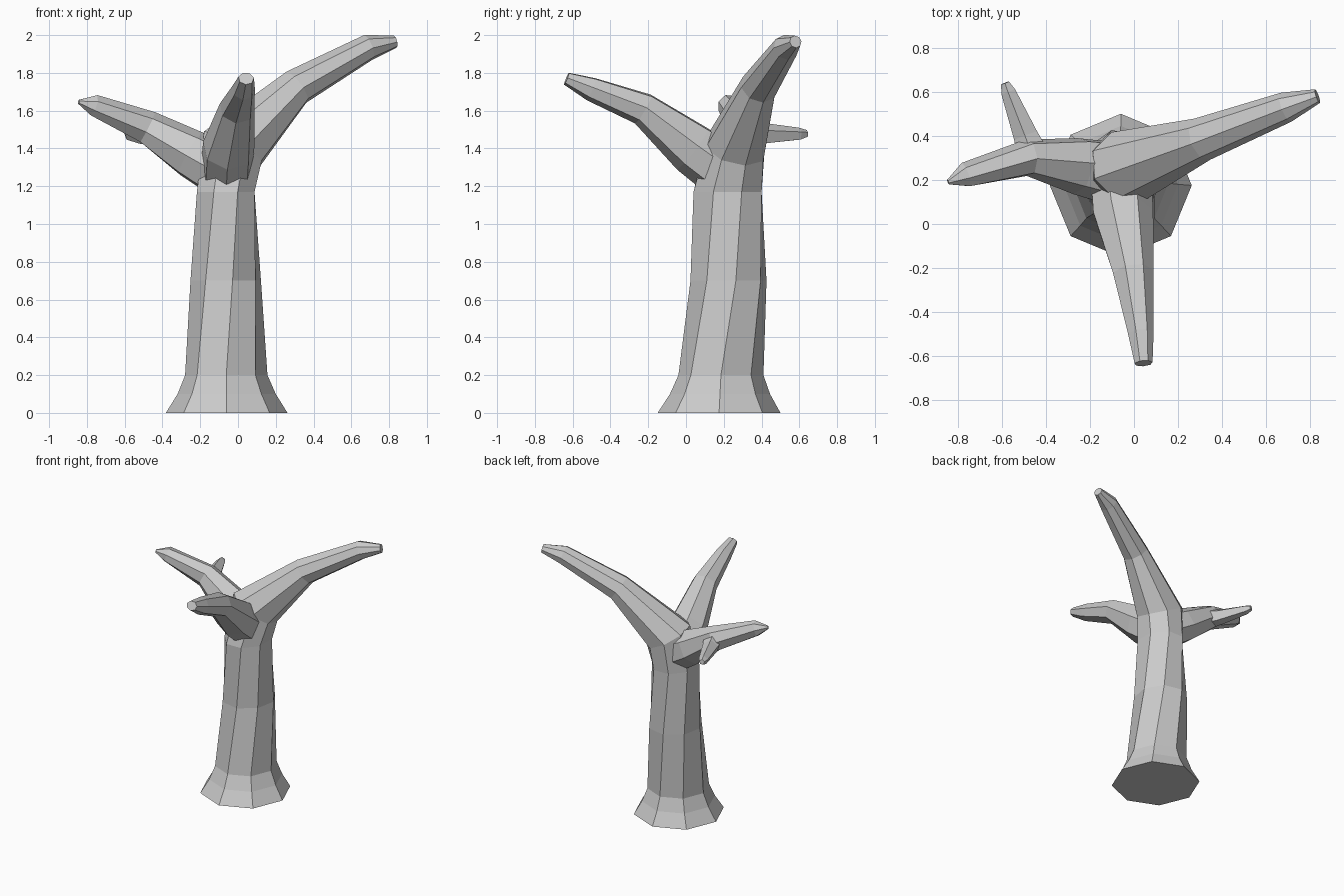
import bpy, bmesh, math
from mathutils import Vector

if "Cube" in bpy.data.objects:
    bpy.data.objects.remove(bpy.data.objects["Cube"])


def limb(name, rings, sides, start_dir=None, twists=None, upright=0):
    """Skin a tapered tube through rings given as (x, y, z, rx, ry)."""
    bm = bmesh.new()
    pts = [Vector(r[:3]) for r in rings]
    n, loops = len(rings), []
    for i, (x, y, z, rx, ry) in enumerate(rings):
        a = (pts[i] - pts[i - 1]).normalized() if i else Vector()
        b = (pts[i + 1] - pts[i]).normalized() if i < n - 1 else Vector()
        t = Vector((0, 0, 1)) if i < upright else (a + b).normalized()
        if i == 0 and start_dir:
            t = Vector(start_dir)
        q = Vector((0, 0, 1)).rotation_difference(t)
        tw = math.radians(twists[i]) if twists else 0
        loops.append([bm.verts.new(pts[i] + q @ Vector((
            rx * math.cos(tw + k * math.tau / sides),
            ry * math.sin(tw + k * math.tau / sides), 0))) for k in range(sides)])
    for lo, hi in zip(loops, loops[1:]):
        for k in range(sides):
            m = (k + 1) % sides
            bm.faces.new((lo[k], lo[m], hi[m], hi[k]))
    bm.faces.new(loops[0][::-1])
    bm.faces.new(loops[-1])
    me = bpy.data.meshes.new(name)
    bm.to_mesh(me)
    bm.free()
    ob = bpy.data.objects.new(name, me)
    bpy.context.collection.objects.link(ob)
    return ob


# Flared trunk that leans over into the tall right branch
trunk = limb("tree_trunk", [
    (-.06, .175, 0, .322, .325),
    (-.06, .18, .10, .26, .265),
    (-.062, .185, .20, .218, .225),
    (-.065, .225, .70, .19, .205),
    (-.065, .22, 1.17, .165, .195),
    (-.03, .26, 1.40, .185, .17),
    (.31, .385, 1.725, .10, .10),
    (.69, .53, 1.935, .07, .07),
    (.832, .58, 1.965, .033, .033),
], 8, twists=[0, 0, 0, 11, 22.5, 22.5, 22.5, 22.5, 22.5], upright=5)

# Left branch, growing from the fork
left = limb("left_branch", [
    (-.07, .23, 1.27, .15, .15),
    (-.25, .265, 1.37, .132, .132),
    (-.48, .30, 1.51, .092, .085),
    (-.765, .222, 1.63, .058, .058),
    (-.843, .19, 1.647, .012, .012),
], 7)

# Front branch, reaching toward the viewer
front = limb("front_branch", [
    (-.06, .20, 1.28, .14, .15),
    (-.05, .04, 1.40, .14, .142),
    (-.005, -.225, 1.61, .095, .09),
    (.03, -.50, 1.715, .06, .065),
    (.043, -.632, 1.77, .042, .035),
], 7, twists=[-90] * 5)

# Small twig behind the left branch
twig = limb("twig", [
    (-.45, .29, 1.49, .08, .08),
    (-.49, .40, 1.475, .058, .062),
    (-.57, .60, 1.475, .035, .035),
    (-.585, .64, 1.478, .02, .02),
], 5)

# Fuse all limbs into one solid
for part in (left, front, twig):
    mod = trunk.modifiers.new("fuse", "BOOLEAN")
    mod.operation = "UNION"
    mod.solver = "EXACT"
    mod.object = part
    bpy.context.view_layer.objects.active = trunk
    bpy.ops.object.modifier_apply(modifier=mod.name)
    bpy.data.objects.remove(part)
